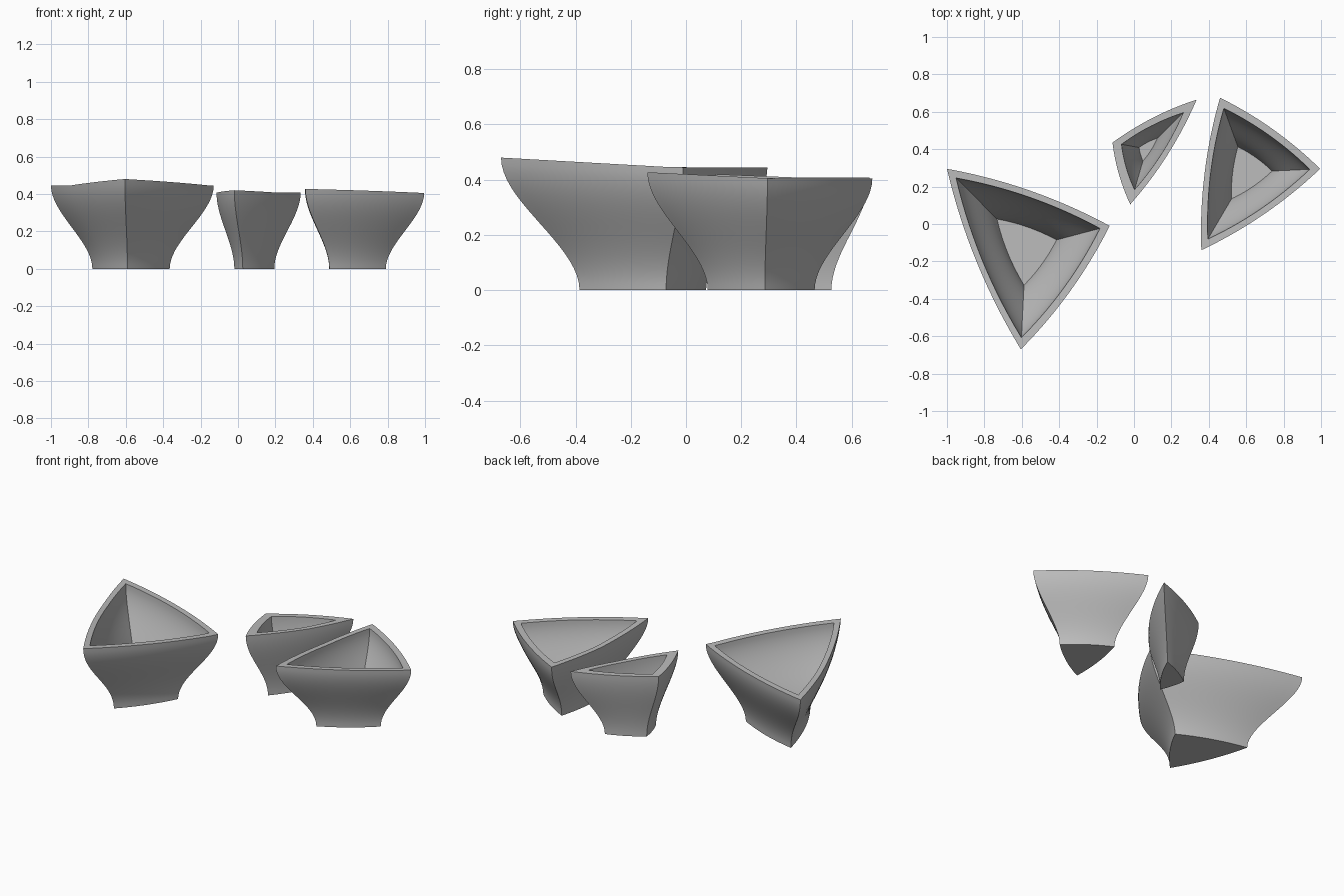
import bpy, bmesh, math
from mathutils import Vector

if "Cube" in bpy.data.objects:
    bpy.data.objects.remove(bpy.data.objects["Cube"], do_unlink=True)

grey = bpy.data.materials.new("warm_grey_ceramic")
grey.use_nodes = True
colour = (0.5, 0.5, 0.5, 1)
grey.diffuse_color = colour
grey.node_tree.nodes["Principled BSDF"].inputs["Base Color"].default_value = colour

SEGMENTS, RINGS = 14, 18
BASE_SCALE, WALL, BULGE = 0.475, 0.03, 0.04


def bowed_triangle(corners):
    """Outline of a triangle whose sides bow gently outward."""
    pts = []
    for i in range(3):
        a, b = corners[i], corners[(i + 1) % 3]
        side = b - a
        outward = Vector((side.y, -side.x))
        for k in range(SEGMENTS):
            u = k / SEGMENTS
            pts.append(a + side * u + outward * (4 * BULGE * u * (1 - u)))
    return pts


def bowl(name, corners, low, high, flat_from):
    """Flared bowl; the rim climbs from low to high towards the front corner."""
    corners = [Vector(c) for c in corners]
    centre = sum(corners, Vector((0, 0))) / 3
    outline = bowed_triangle(corners)
    front = min(c.y for c in corners)

    # wall thickness expressed as a scale about the centre
    perimeter = sum((corners[i] - corners[i - 1]).length for i in range(3))
    e, f = corners[1] - corners[0], corners[2] - corners[0]
    inset = WALL * perimeter / abs(e.x * f.y - e.y * f.x)

    def rim_height(y):
        return low + (high - low) * max(0, (flat_from - y) / (flat_from - front))

    bm = bmesh.new()

    def ring(t, shrink):
        s = BASE_SCALE + (1 - BASE_SCALE) * t * t * (3 - 2 * t) - shrink
        verts = []
        for p in outline:
            rim_y = centre.y + (p.y - centre.y) * (1 - shrink)
            q = centre + (p - centre) * s
            verts.append(bm.verts.new((q.x, q.y, t * rim_height(rim_y))))
        return verts

    # outer wall up, over the rim, inner wall down
    floor = WALL / low
    rings = [ring(k / RINGS, 0) for k in range(RINGS + 1)]
    rings += [ring(1 - (1 - floor) * k / RINGS, inset) for k in range(RINGS + 1)]
    for lower, upper in zip(rings, rings[1:]):
        for i in range(len(lower)):
            j = (i + 1) % len(lower)
            bm.faces.new((lower[i], lower[j], upper[j], upper[i]))
    bm.faces.new(rings[0][::-1])
    bm.faces.new(rings[-1])
    bmesh.ops.recalc_face_normals(bm, faces=bm.faces)

    mesh = bpy.data.meshes.new(name)
    bm.to_mesh(mesh)
    bm.free()
    mesh.materials.append(grey)
    obj = bpy.data.objects.new(name, mesh)
    bpy.context.collection.objects.link(obj)
    bpy.ops.object.select_all(action="DESELECT")
    obj.select_set(True)
    bpy.context.view_layer.objects.active = obj
    bpy.ops.object.shade_smooth_by_angle(angle=math.radians(30))


# corners run counter-clockwise
bowl("large_bowl", [(-1.0, 0.295), (-0.605, -0.67), (-0.13, -0.01)], 0.445, 0.48, -0.05)
bowl("medium_bowl", [(0.46, 0.675), (0.36, -0.14), (0.995, 0.295)], 0.405, 0.427, 0.3)
bowl("small_bowl", [(-0.115, 0.435), (-0.02, 0.105), (0.335, 0.665)], 0.408, 0.42, 0.4)
